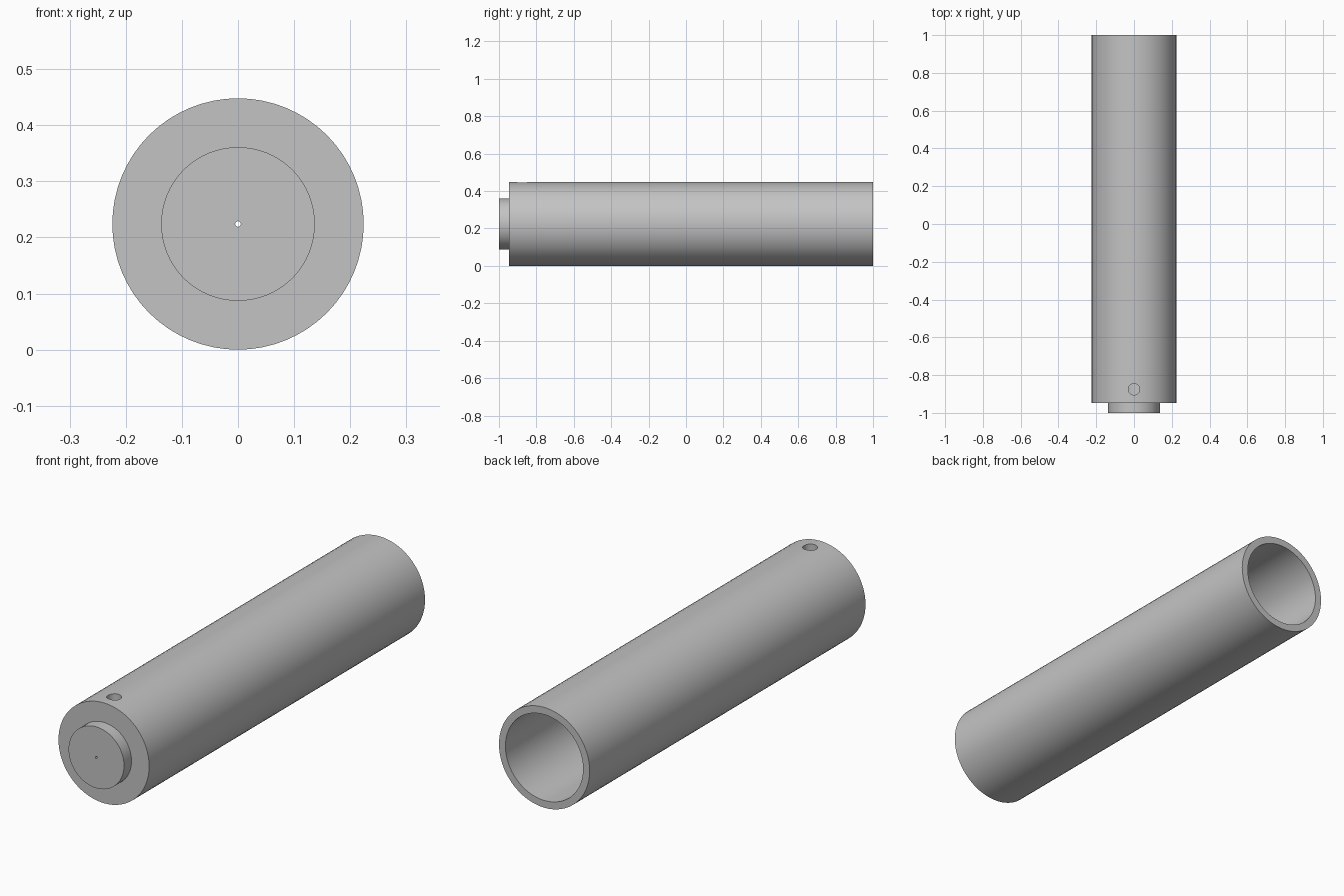
import bpy, bmesh
from math import tau, radians
from mathutils import Vector

cube = bpy.data.objects.get("Cube")
if cube:
    bpy.data.objects.remove(cube, do_unlink=True)

SEGMENTS = 64
OUTER, BORE, BOSS, PINHOLE = 0.224, 0.192, 0.137, 0.005
FRONT, SHOULDER, FLOOR, BACK = -1.0, -0.947, -0.915, 1.0

grey = bpy.data.materials.new("plain grey")
grey.use_nodes = True
colour = (0.55, 0.55, 0.55, 1)
grey.diffuse_color = colour
grey.node_tree.nodes["Principled BSDF"].inputs["Base Color"].default_value = colour


def lathe(name, profile):
    """Revolve a closed (radius, y) profile around the tube axis."""
    bm = bmesh.new()
    verts = [bm.verts.new((0, y, OUTER + r)) for r, y in profile]
    edges = [bm.edges.new((a, b)) for a, b in zip(verts, verts[1:] + verts[:1])]
    bmesh.ops.spin(bm, geom=verts + edges, cent=(0, 0, OUTER), axis=(0, 1, 0),
                   angle=tau, steps=SEGMENTS, use_merge=True)
    bmesh.ops.remove_doubles(bm, verts=bm.verts, dist=0.00001)
    bmesh.ops.recalc_face_normals(bm, faces=bm.faces)
    mesh = bpy.data.meshes.new(name)
    bm.to_mesh(mesh)
    bm.free()
    mesh.materials.append(grey)
    obj = bpy.data.objects.new(name, mesh)
    bpy.context.collection.objects.link(obj)
    return obj


# Hollow tube with a closed front, raised boss and fine axial hole
tube = lathe("tube_body", [
    (PINHOLE, FRONT), (BOSS, FRONT), (BOSS, SHOULDER), (OUTER, SHOULDER),
    (OUTER, BACK), (BORE, BACK), (BORE, FLOOR), (PINHOLE, FLOOR)])

# Small round hole through the top wall
bpy.ops.mesh.primitive_cylinder_add(vertices=32, radius=0.03, depth=0.2,
                                    location=(0, -0.875, 2 * OUTER))
cutter = bpy.context.object
cutter.name = "top_hole_cutter"
cutter.hide_render = True
cutter.data.materials.append(grey)
cut = tube.modifiers.new("top hole", 'BOOLEAN')
cut.operation = 'DIFFERENCE'
cut.solver = 'EXACT'
cut.object = cutter

bpy.ops.object.select_all(action='DESELECT')
tube.select_set(True)
bpy.context.view_layer.objects.active = tube
bpy.ops.object.modifier_apply(modifier=cut.name)
bpy.data.objects.remove(cutter, do_unlink=True)
bpy.ops.object.shade_smooth_by_angle(angle=radians(30))
